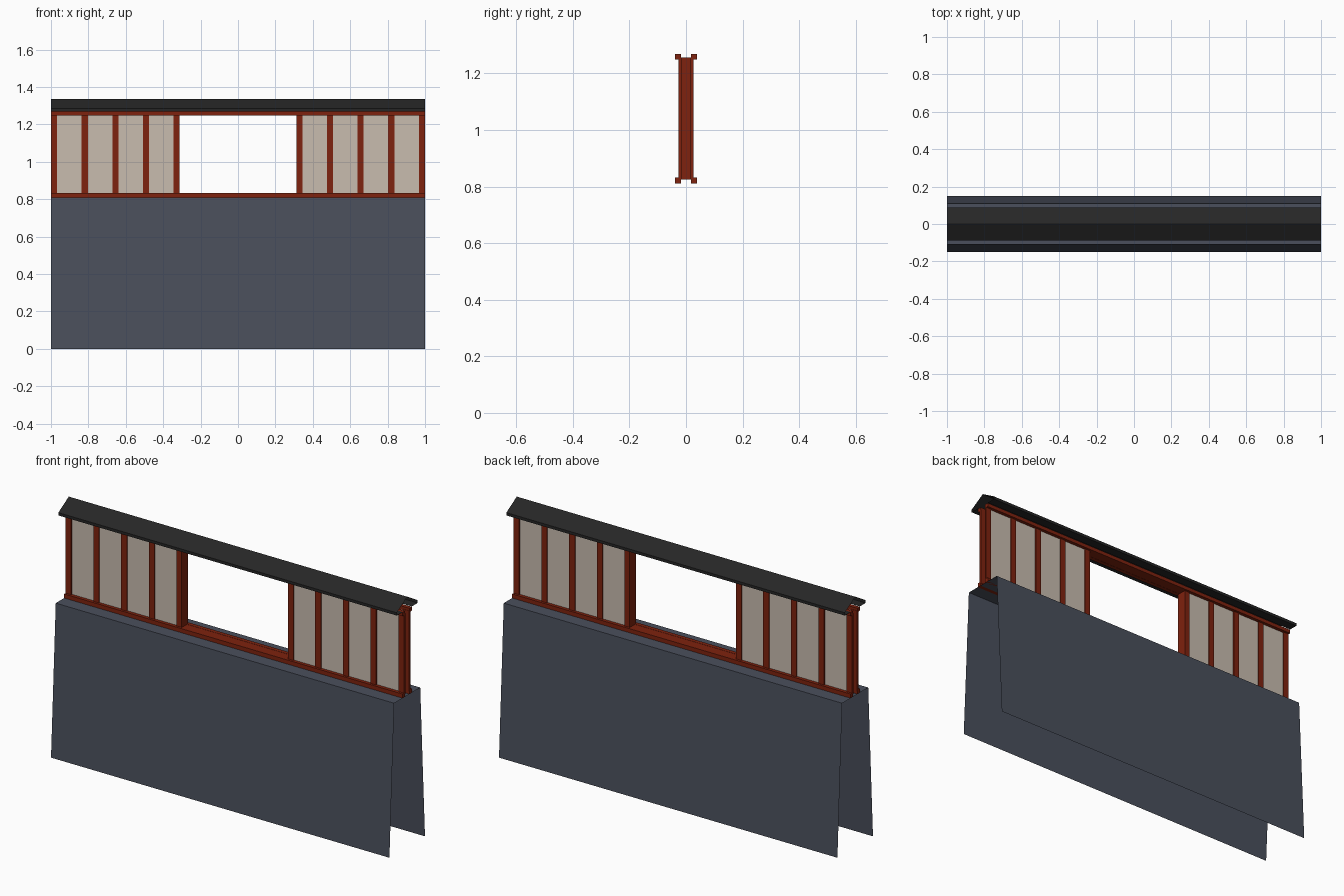
import bpy, bmesh

if "Cube" in bpy.data.objects:
    bpy.data.objects.remove(bpy.data.objects["Cube"])


def material(name, srgb):
    lin = [((c / 255 + 0.055) / 1.055) ** 2.4 for c in srgb]
    m = bpy.data.materials.new(name)
    m.diffuse_color = (*lin, 1)
    m.use_nodes = True
    m.node_tree.nodes["Principled BSDF"].inputs["Base Color"].default_value = m.diffuse_color
    return m


SLATE = material("slate_blue", (74, 79, 92))
RED = material("red_timber", (126, 34, 14))
BEIGE = material("beige_panel", (200, 188, 175))
BLACK = material("black_roof", (38, 38, 38))


def finish(name, bm, mat):
    me = bpy.data.meshes.new(name)
    bm.to_mesh(me)
    bm.free()
    me.materials.append(mat)
    ob = bpy.data.objects.new(name, me)
    bpy.context.collection.objects.link(ob)
    return ob


def box(name, mat, x, y, z):
    """Box between the (low, high) pairs x, y and z."""
    bm = bmesh.new()
    bmesh.ops.create_cube(bm, size=1)
    for v in bm.verts:
        v.co = [r[0] if c < 0 else r[1] for c, r in zip(v.co, (x, y, z))]
    return finish(name, bm, mat)


def sheet(name, mat, profile, x0=-1.0, x1=1.0):
    """Open (y, z) profile swept along x, outside on the left of travel."""
    bm = bmesh.new()
    rows = [(bm.verts.new((x0, y, z)), bm.verts.new((x1, y, z))) for y, z in profile]
    for a, b in zip(rows, rows[1:]):
        bm.faces.new((a[0], a[1], b[1], b[0]))
    return finish(name, bm, mat)


# Battered wall base, open at the ends and bottom
sheet("wall_base", SLATE, [(-0.15, 0), (-0.11, 0.81), (0.11, 0.81), (0.15, 0)])

# Gabled roof with fascia and soffit, open at the ends
sheet("roof", BLACK, [(-0.039, 1.27), (-0.088, 1.27), (-0.088, 1.285), (0, 1.337),
                      (0.088, 1.285), (0.088, 1.27), (0.039, 1.27)])

POSTS = [0.4915, 0.655, 0.819, 0.9835]
for s, side in ((-1, "front"), (1, "back")):
    # Horizontal rails above and below the panels
    rail_y = sorted((s * 0.018, s * 0.039))
    box(side + "_bottom_rail", RED, (-1, 1), rail_y, (0.81, 0.832))
    box(side + "_top_rail", RED, (-1, 1), rail_y, (1.248, 1.268))
    for t, end in ((-1, "left"), (1, "right")):
        # Posts
        for i, px in enumerate(POSTS):
            box(f"{side}_{end}_post_{i + 1}", RED, (t * px - 0.0165, t * px + 0.0165),
                sorted((s * 0.016, s * 0.027)), (0.825, 1.255))
        # Thin panel behind the posts
        x0, x1 = sorted((t * 0.33, t * 0.985))
        y = s * 0.021
        zs = (0.825, 1.255) if s < 0 else (1.255, 0.825)
        sheet(f"{side}_{end}_panel", BEIGE, [(y, z) for z in zs], x0, x1)

# Full-depth jambs either side of the opening
for t, end in ((-1, "left"), (1, "right")):
    box(end + "_jamb", RED, sorted((t * 0.314, t * 0.346)), (-0.027, 0.027), (0.825, 1.255))

# Sill and head of the opening
sheet("opening_sill", RED, [(-0.02, 0.831), (0.02, 0.831)], -0.32, 0.32)
sheet("opening_head", RED, [(0.02, 1.249), (-0.02, 1.249)], -0.32, 0.32)
